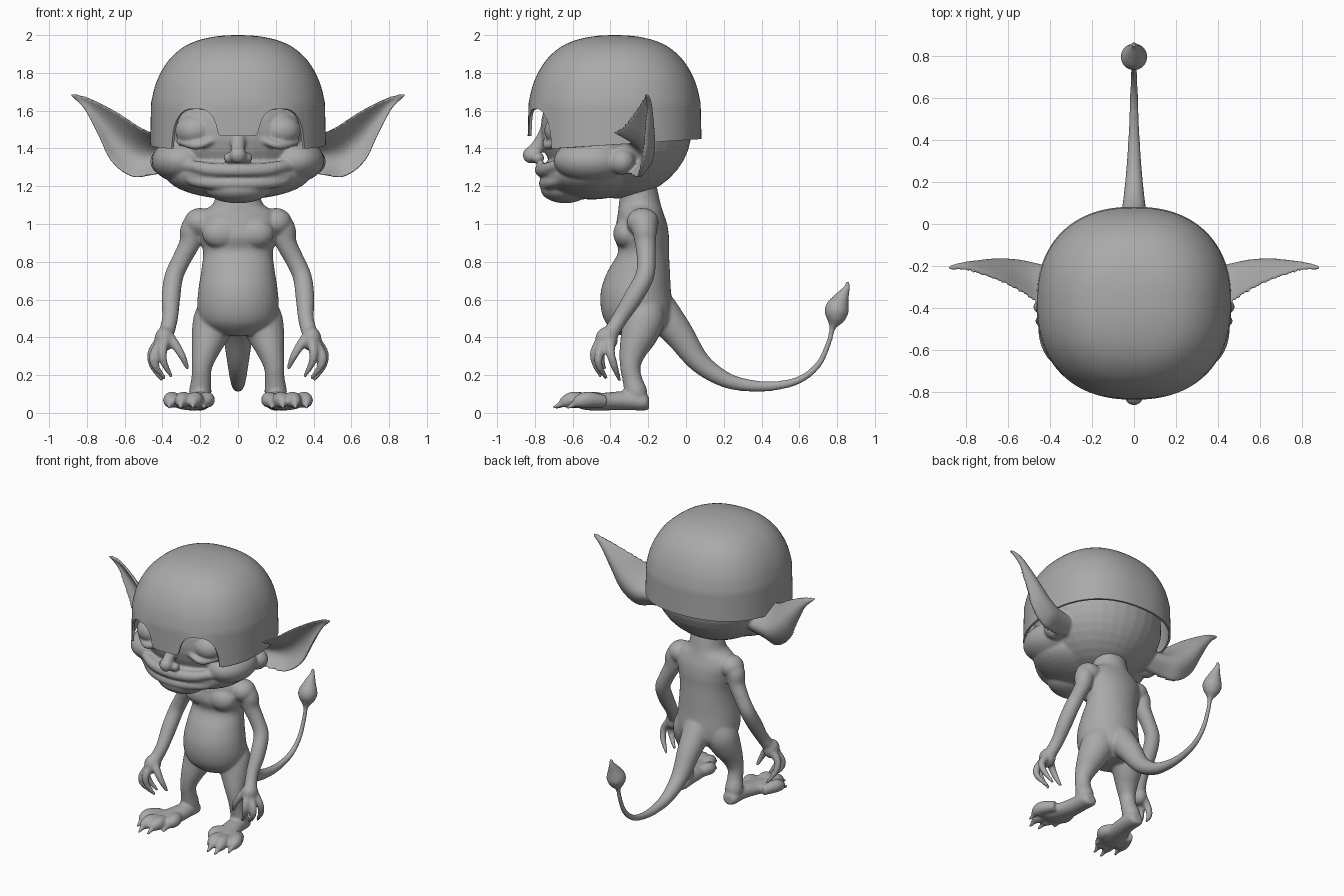
import bpy, bmesh, math
from mathutils import Vector, Matrix, Quaternion

cube = bpy.data.objects.get("Cube")
if cube:
    bpy.data.objects.remove(cube)

GREY = 0.4
skin = bpy.data.materials.new("plain grey")
skin.use_nodes = True
skin.diffuse_color = (GREY, GREY, GREY, 1)
skin.node_tree.nodes["Principled BSDF"].inputs["Base Color"].default_value = (GREY, GREY, GREY, 1)


def resample(pts, steps=5):
    """Smooth curve through tuples of any length."""
    out = []
    for i in range(len(pts) - 1):
        quad = (pts[max(i - 1, 0)], pts[i], pts[i + 1], pts[min(i + 2, len(pts) - 1)])
        for k in range(steps):
            t = k / steps
            out.append([b + 0.5 * t * (c - a + t * (2*a - 5*b + 4*c - d + t * (3*(b - c) + d - a)))
                        for a, b, c, d in zip(*quad)])
    return out + [list(pts[-1])]


def loft(bm, rings, bottom=True, top=True):
    rows = [[bm.verts.new(p) for p in ring] for ring in rings]
    n = len(rows[0])
    for lo, hi in zip(rows, rows[1:]):
        for i in range(n):
            j = (i + 1) % n
            bm.faces.new((lo[i], lo[j], hi[j], hi[i]))
    if bottom:
        bm.faces.new(rows[0][::-1])
    if top:
        bm.faces.new(rows[-1])


def circle(n=20):
    return [(math.cos(2 * math.pi * i / n), math.sin(2 * math.pi * i / n)) for i in range(n)]


def tube(bm, pts, side=1):
    """Round tube through (x, y, z, radius) points."""
    path = resample(pts)
    centres = [Vector((p[0] * side, p[1], p[2])) for p in path]
    turn, last, rings = Quaternion(), Vector((0, 0, 1)), []
    for i, (c, p) in enumerate(zip(centres, path)):
        tangent = (centres[min(i + 1, len(path) - 1)] - centres[max(i - 1, 0)]).normalized()
        turn = last.rotation_difference(tangent) @ turn
        last = tangent
        rings.append([c + turn @ Vector((u * p[3], v * p[3], 0)) for u, v in circle()])
    loft(bm, rings)


def blob(bm, centre, radii, side=1):
    place = Matrix.Translation((centre[0] * side, centre[1], centre[2]))
    bmesh.ops.create_uvsphere(bm, u_segments=32, v_segments=20, radius=1,
                              matrix=place @ Matrix.Diagonal((*radii, 1)))


def finish(bm, name, modifiers):
    bmesh.ops.recalc_face_normals(bm, faces=bm.faces[:])
    mesh = bpy.data.meshes.new(name)
    bm.to_mesh(mesh)
    bm.free()
    obj = bpy.data.objects.new(name, mesh)
    bpy.context.collection.objects.link(obj)
    mesh.materials.append(skin)
    bpy.context.view_layer.objects.active = obj
    for kind, settings in modifiers:
        mod = obj.modifiers.new(kind.title(), kind)
        for key, value in settings.items():
            setattr(mod, key, value)
        bpy.ops.object.modifier_apply(modifier=mod.name)
    for poly in obj.data.polygons:
        poly.use_smooth = True
    return obj


def blend(voxel, rounds):
    return [("REMESH", dict(mode="VOXEL", voxel_size=voxel)),
            ("SMOOTH", dict(factor=0.5, iterations=rounds))]


# Torso: stacked ellipses (z, y, half width, half depth)
body = bmesh.new()
torso = [(1.2, -.25, .115, .095), (1.11, -.245, .13, .11), (1.06, -.24, .2, .12),
         (1.0, -.235, .22, .135), (.93, -.235, .205, .145), (.85, -.225, .185, .135),
         (.75, -.25, .195, .165), (.65, -.265, .21, .185), (.55, -.26, .215, .19),
         (.47, -.25, .19, .17), (.41, -.25, .1, .1)]
loft(body, [[(u * rx, y + v * ry, z) for u, v in circle(40)] for z, y, rx, ry in resample(torso)])

# Tail with leaf-shaped tip
tube(body, [(0, -.14, .54, .1), (0, -.04, .42, .08), (0, .07, .27, .058), (0, .2, .18, .043),
            (0, .32, .147, .033), (0, .46, .142, .025), (0, .6, .175, .02), (0, .7, .255, .017),
            (0, .755, .37, .015), (0, .775, .45, .018), (0, .79, .5, .052), (0, .8, .55, .064),
            (0, .825, .61, .04), (0, .85, .66, .018), (0, .857, .695, .01)])

for s in (1, -1):
    # Chest and shoulder
    blob(body, (.09, -.315, .95), (.1, .07, .08), s)
    blob(body, (.2, -.23, 1.01), (.085, .085, .075), s)
    # Arm
    tube(body, [(.2, -.23, 1.02, .07), (.24, -.22, .97, .066), (.255, -.215, .9, .056),
                (.3, -.21, .81, .05), (.34, -.22, .72, .05), (.355, -.28, .61, .05),
                (.36, -.35, .5, .042), (.38, -.4, .42, .042)], s)
    # Hand with three fingers and a thumb
    blob(body, (.39, -.42, .39), (.052, .06, .065), s)
    tube(body, [(.41, -.4, .38, .03), (.455, -.4, .32, .024), (.45, -.38, .25, .02), (.4, -.35, .17, .01)], s)
    tube(body, [(.4, -.43, .38, .03), (.445, -.46, .31, .024), (.44, -.46, .25, .02), (.385, -.42, .18, .01)], s)
    tube(body, [(.39, -.45, .38, .03), (.4, -.485, .32, .024), (.39, -.48, .26, .019), (.35, -.45, .19, .01)], s)
    tube(body, [(.37, -.43, .41, .03), (.325, -.45, .35, .024), (.29, -.45, .29, .019), (.265, -.43, .23, .01)], s)
    # Leg
    tube(body, [(.1, -.21, .56, .1), (.125, -.225, .49, .112), (.15, -.25, .41, .098),
                (.172, -.28, .33, .074), (.19, -.295, .25, .055), (.195, -.285, .18, .052),
                (.2, -.265, .11, .06), (.2, -.255, .07, .05)], s)
    # Foot: ellipses across the length (y, x, half width, half height, z)
    foot = [(-.195, .2, .03, .03, .05), (-.22, .2, .055, .046, .058), (-.32, .205, .062, .05, .065),
            (-.43, .225, .08, .047, .06), (-.52, .25, .108, .043, .057), (-.57, .255, .09, .03, .055)]
    loft(body, [[(s * (x + u * rx), y, z + v * rz) for u, v in circle(28)]
                for y, x, rx, rz, z in resample(foot)])
    # Four clawed toes
    for x, reach in ((.165, -.6), (.225, -.69), (.29, -.7), (.35, -.63)):
        tube(body, [(x * .6 + .1, reach + .2, .06, .034), (x, reach + .11, .07, .043),
                    (x + .01, reach + .06, .058, .034), (x + .012, reach + .035, .044, .017),
                    (x + .015, reach - .005, .026, .009)], s)
finish(body, "body", blend(.009, 6))

# Head: skull, muzzle, chin and nose
head = bmesh.new()
blob(head, (0, -.37, 1.5), (.43, .4, .365))
blob(head, (0, -.5, 1.265), (.385, .27, .135))
blob(head, (0, -.64, 1.185), (.17, .13, .075))
blob(head, (0, -.82, 1.365), (.045, .045, .045))
tube(head, [(0, -.73, 1.48, .05), (0, -.775, 1.42, .038), (0, -.82, 1.37, .038)])
# Smiling lips
for z, y, r in ((1.285, -.765, .036), (1.215, -.745, .034)):
    half = [(.15, y + .03, z + .004, r), (.25, y + .08, z + .022, r * .85), (.32, y + .14, 1.3, r * .6)]
    tube(head, [(-a, *rest) for a, *rest in half[::-1]] + [(0, y, z, r)] + half)

# Ear stations: upper edge, lower edge, cup depth, thickness
ear = [(.32, -.4, 1.46, .32, -.32, 1.28, .1, .04), (.44, -.4, 1.48, .45, -.3, 1.26, .12, .035),
       (.53, -.34, 1.52, .56, -.265, 1.25, .1, .03), (.62, -.29, 1.58, .67, -.245, 1.33, .075, .028),
       (.72, -.25, 1.635, .745, -.225, 1.48, .04, .026), (.81, -.225, 1.675, .815, -.215, 1.61, .015, .024),
       (.89, -.22, 1.692, .882, -.218, 1.675, 0, .02)]
for s in (1, -1):
    # Cheek, nostril and closed eye
    blob(head, (.3, -.5, 1.335), (.157, .2, .115), s)
    blob(head, (.042, -.785, 1.35), (.035, .035, .03), s)
    blob(head, (.225, -.655, 1.495), (.108, .095, .085), s)
    tube(head, [(.12, -.735, 1.45, .016), (.22, -.735, 1.415, .022), (.32, -.66, 1.44, .016)], s)
    # Cupped ear and its lobe
    blob(head, (.39, -.34, 1.33), (.075, .07, .07), s)
    rings = []
    for row in resample(ear):
        upper, lower, depth, thick = Vector(row[:3]), Vector(row[3:6]), row[6], row[7]
        front = []
        for k in range(13):
            p = upper.lerp(lower, k / 12)
            front.append(Vector((p.x * s, p.y + depth * math.sin(math.pi * k / 12), p.z)))
        rings.append(front + [p + Vector((0, thick, 0)) for p in front[::-1]])
    loft(head, rings)
finish(head, "head", blend(.009, 5))


# Cap: domed shell with two arched eye openings
def rim_height(x, y):
    if y > -.5 or abs(x) > .35:
        return 1.4 + .05 * max(0, (y + .69) / .775)
    u = abs((abs(x) - .225) / .125)
    floor = 1.465 if abs(x) < .2 else 1.4
    return floor if u >= 1 else max(floor, 1.41 + .2 * math.sqrt(1 - u ** 3))


def rounded(v):
    return math.copysign(abs(v) ** (2 / 2.3), v)


cap = bmesh.new()
outline = [(.465 * rounded(u), .46 * rounded(v)) for u, v in circle(240)]
rings = []
for k in range(8):
    t, scale = k / 8, 1 - .01 * k / 8
    rings.append([(x * scale, y * scale - .378, (1 - t) * rim_height(x, y - .378) + t * 1.64)
                  for x, y in outline])
dome = [(.99, 1.64), (.945, 1.73), (.87, 1.81), (.765, 1.88), (.61, 1.94), (.42, 1.977), (.2, 1.996), (.01, 2)]
rings += [[(x * k, y * k - .378, z) for x, y in outline] for k, z in resample(dome, 3)]
loft(cap, rings, bottom=False)
cap_obj = finish(cap, "cap", [("SOLIDIFY", dict(thickness=.014, offset=-1))])
cap_obj.select_set(True)
bpy.ops.object.shade_smooth_by_angle(angle=math.radians(40))
